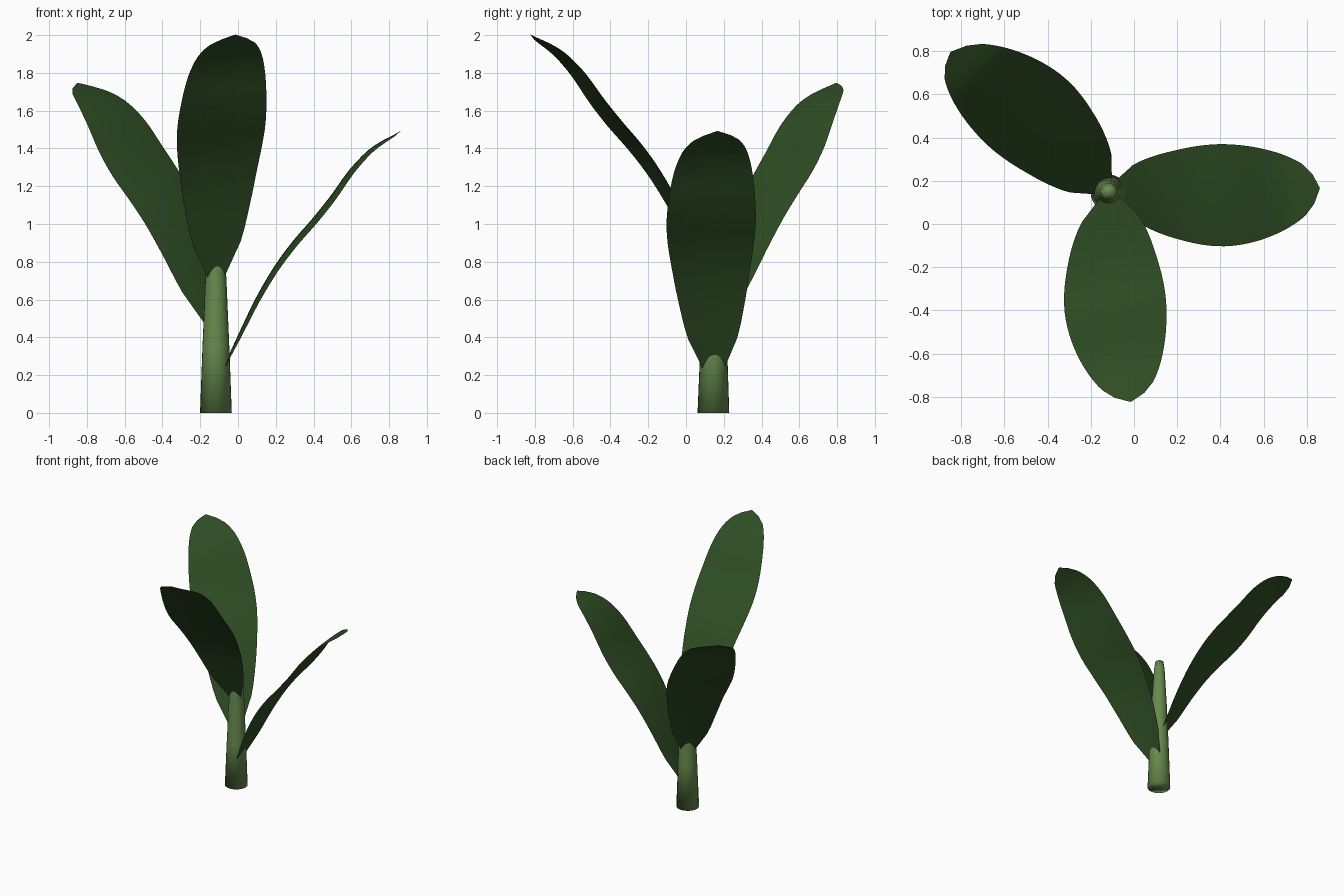
import bpy, bmesh, math

if "Cube" in bpy.data.objects:
    bpy.data.objects.remove(bpy.data.objects["Cube"])


def material(name, rgb):
    m = bpy.data.materials.new(name)
    m.diffuse_color = (*rgb, 1)
    m.use_nodes = True
    m.node_tree.nodes["Principled BSDF"].inputs["Base Color"].default_value = m.diffuse_color
    return m


def make_object(name, bm, mat):
    me = bpy.data.meshes.new(name)
    bm.to_mesh(me)
    bm.free()
    for p in me.polygons:
        p.use_smooth = True
    me.materials.append(mat)
    ob = bpy.data.objects.new(name, me)
    bpy.context.collection.objects.link(ob)
    return ob


stem_green = material("stem green", (0.135, 0.255, 0.075))
leaf_green = material("dark leaf green", (0.027, 0.073, 0.017))
CX, CY = -0.117, 0.145

# Stem: tapered round stalk, smooth all over including its ends
bm = bmesh.new()
SIDES = 24
rings = []
for r, z in [(0.084, 0), (0.071, 0.35), (0.056, 0.7), (0.039, 1.0), (0.03, 1.06)]:
    rings.append([bm.verts.new((CX + r * math.cos(2 * math.pi * i / SIDES),
                                CY + 0.005 * z + r * math.sin(2 * math.pi * i / SIDES), z))
                  for i in range(SIDES)])
for a, b in zip(rings, rings[1:]):
    for i in range(SIDES):
        j = (i + 1) % SIDES
        bm.faces.new((a[i], a[j], b[j], b[i]))
bm.faces.new(rings[0][::-1])
bm.faces.new(rings[-1])
make_object("stem", bm, stem_green)

# Leaf stations: distance from stem axis, height, half width
LEAF = [(0.02, -0.03, 0.04), (0.035, 0.0, 0.055), (0.115, 0.165, 0.13),
        (0.215, 0.37, 0.178), (0.315, 0.54, 0.208), (0.415, 0.675, 0.229),
        (0.515, 0.79, 0.237), (0.615, 0.915, 0.229), (0.715, 1.055, 0.207),
        (0.815, 1.16, 0.17), (0.9, 1.217, 0.12), (0.945, 1.241, 0.07),
        (0.977, 1.262, 0.003)]
COLS = 8
STEPS = 3


def spline(p0, p1, p2, p3, t):
    """Smooth point between p1 and p2."""
    return [0.5 * (2 * b + (c - a) * t + (2 * a - 5 * b + 4 * c - d) * t * t
                   + (3 * b - a - 3 * c + d) * t ** 3)
            for a, b, c, d in zip(p0, p1, p2, p3)]


def smooth_stations():
    pts = [LEAF[0]] + LEAF + [LEAF[-1]]
    out = []
    for i in range(1, len(pts) - 2):
        # keep the tip straight-sided, smooth the rest
        n = STEPS if 2 < i < len(LEAF) - 2 else 1
        out += [spline(*pts[i - 1:i + 3], k / n) for k in range(n)]
    return out + [list(LEAF[-1])]


def leaf(name, angle, base_z, roll):
    """Long oval blade rising from the stem, rolled a little about its midrib."""
    bm = bmesh.new()
    c, s = math.cos(angle), math.sin(angle)
    rows = []
    for r, z, w in smooth_stations():
        shift = -0.025 * math.sin(math.pi * r / 0.977)
        row = []
        for k in range(COLS + 1):
            t = 2 * k / COLS - 1
            side = shift + w * t * math.cos(roll)
            lift = w * t * math.sin(roll) - 0.008 * t * t * w / 0.237
            rr = r - 0.78 * lift
            row.append(bm.verts.new((CX + rr * c - side * s,
                                     CY + 0.004 + rr * s + side * c,
                                     base_z + z + 0.62 * lift)))
        rows.append(row)
    for a, b in zip(rows, rows[1:]):
        for k in range(COLS):
            bm.faces.new((a[k], b[k], b[k + 1], a[k + 1]))
    make_object(name, bm, leaf_green)


# Three leaves spiralling up the stem, each with its own roll
for i, (label, roll) in enumerate((("lower", 0.06), ("middle", -0.12), ("upper", 0.08))):
    leaf(label + "_leaf", math.radians(1 + 137.5 * i), 0.23 + 0.255 * i, roll)
